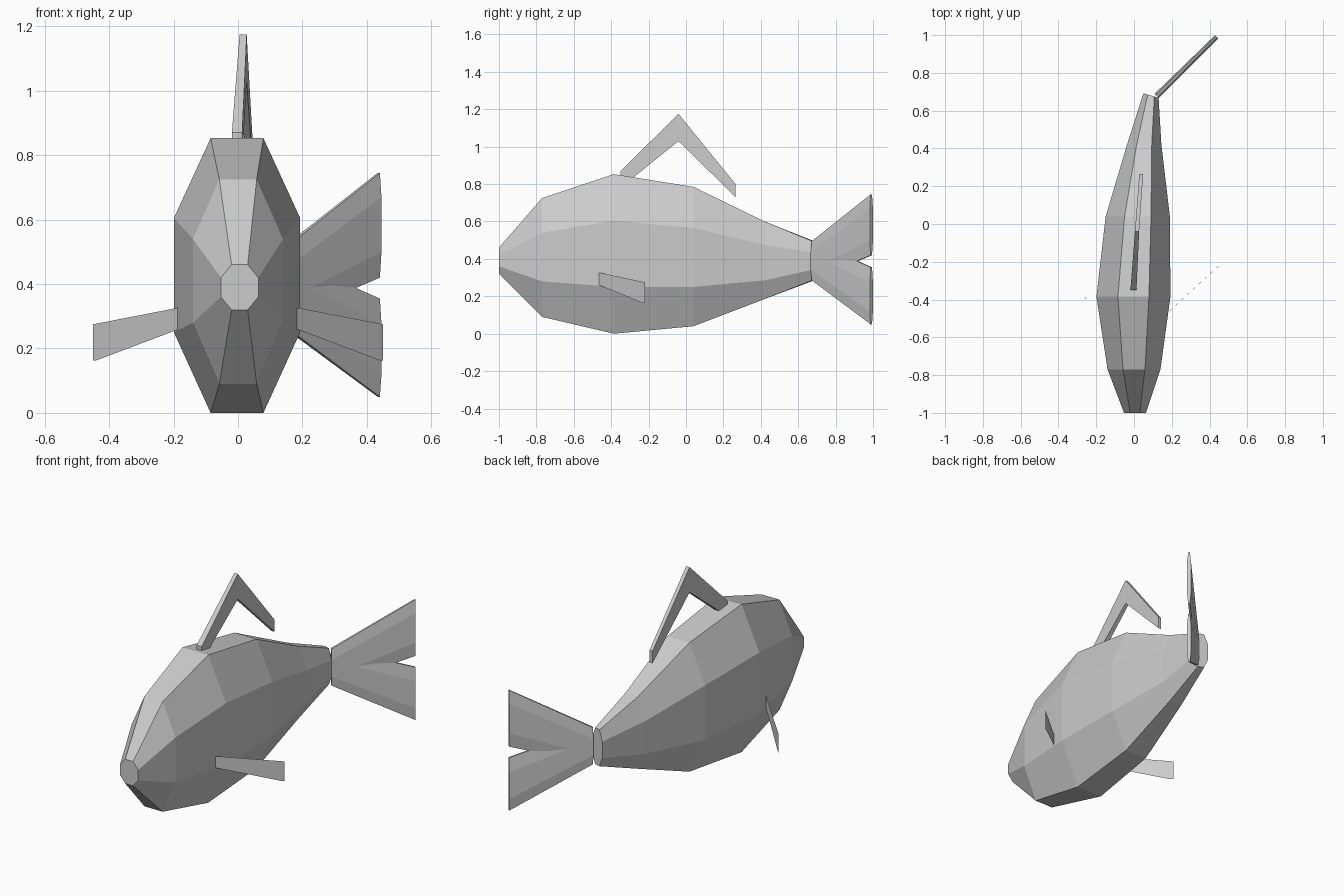
import bpy
import bmesh
from mathutils import Vector

cube = bpy.data.objects.get("Cube")
if cube:
    bpy.data.objects.remove(cube, do_unlink=True)

grey = bpy.data.materials.new("plain_grey")
grey.use_nodes = True
colour = (0.6, 0.6, 0.6, 1)
grey.diffuse_color = colour
grey.node_tree.nodes["Principled BSDF"].inputs["Base Color"].default_value = colour


def octagon(centre, axis, half, flat, heights):
    """Upright eight-sided ring; axis is the horizontal width direction."""
    bottom, low, high, top = heights
    side = Vector(axis).normalized()
    outline = [(-flat, bottom), (flat, bottom), (half, low), (half, high),
               (flat, top), (-flat, top), (-half, high), (-half, low)]
    return [Vector((centre[0] + side.x * w, centre[1] + side.y * w, z))
            for w, z in outline]


def loft(name, rings):
    """Closed flat-shaded skin through rings of equal point count."""
    bm = bmesh.new()
    loops = [[bm.verts.new(p) for p in ring] for ring in rings]
    count = len(loops[0])
    for a, b in zip(loops, loops[1:]):
        for i in range(count):
            j = (i + 1) % count
            bm.faces.new((a[i], a[j], b[j], b[i]))
    bm.faces.new(loops[0])
    bm.faces.new(loops[-1])
    bmesh.ops.recalc_face_normals(bm, faces=bm.faces)
    mesh = bpy.data.meshes.new(name)
    bm.to_mesh(mesh)
    bm.free()
    mesh.materials.append(grey)
    obj = bpy.data.objects.new(name, mesh)
    bpy.context.collection.objects.link(obj)
    return obj


# Body: snout to tail stem, curving toward the left side
across = (1, 0)
loft("body", [
    octagon((0.005, -1.0), across, 0.058, 0.025, (0.32, 0.36, 0.42, 0.46)),
    octagon((0.0, -0.77), across, 0.14, 0.058, (0.09, 0.28, 0.54, 0.725)),
    octagon((-0.003, -0.385), across, 0.196, 0.082, (0, 0.25, 0.605, 0.853)),
    octagon((0.02, 0.04), across, 0.17, 0.07, (0.04, 0.25, 0.565, 0.785)),
    octagon((0.054, 0.42), across, 0.091, 0.04, (0.185, 0.285, 0.475, 0.6)),
    octagon((0.09, 0.68), (0.04, -0.012), 0.042, 0.018,
            (0.285, 0.34, 0.435, 0.495)),
])

# Tail: two flattened lobes spreading from the same stem
tail_axis = (1, -1)
lobes = {
    "upper_tail_lobe": (0.42, 0.5, 0.67, 0.745),
    "lower_tail_lobe": (0.05, 0.12, 0.275, 0.355),
}
for name, tip in lobes.items():
    loft(name, [
        octagon((0.12, 0.678), tail_axis, 0.016, 0.008,
                (0.285, 0.34, 0.435, 0.495)),
        octagon((0.437, 0.991), tail_axis, 0.012, 0.005, tip),
    ])


def bar_section(x, y, half, low, high):
    return [Vector((x + w, y, z)) for w, z in
            ((-half, low), (half, low), (half, high), (-half, high))]


# Back fin: bent bar rising to a point
loft("back_fin", [
    bar_section(-0.003, -0.35, 0.016, 0.78, 0.87),
    bar_section(0.016, -0.04, 0.011, 1.03, 1.175),
    bar_section(0.038, 0.265, 0.01, 0.73, 0.8),
])


def fin_section(x, y, side, low, high):
    t = Vector((side, 1, 0)).normalized() * 0.007
    return [Vector((x * side, y, z)) + t * s
            for s, z in ((-1, low), (1, low), (1, high), (-1, high))]


# Side fins: thin swept plates
for name, side, tip_y in (("left_side_fin", 1, -0.225),
                          ("right_side_fin", -1, -0.205)):
    loft(name, [
        fin_section(0.188, -0.46, side, 0.26, 0.325),
        fin_section(0.445, tip_y, side, 0.163, 0.275),
    ])
